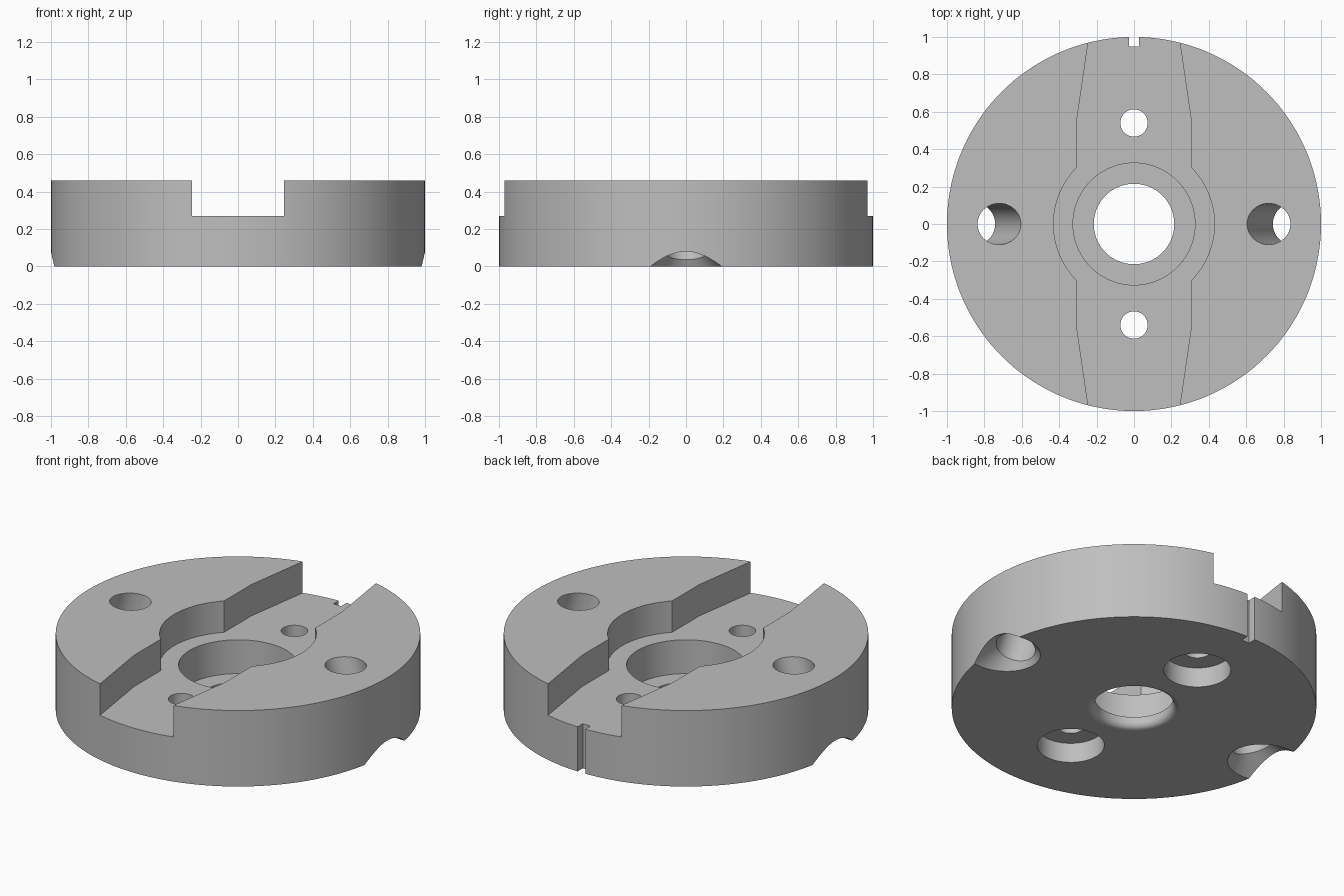
import bpy, bmesh, math
from mathutils import Matrix

cube = bpy.data.objects.get("Cube")
if cube:
    bpy.data.objects.remove(cube)

HEIGHT, FLOOR = 0.46, 0.27


def to_object(bm, name):
    bmesh.ops.recalc_face_normals(bm, faces=bm.faces)
    mesh = bpy.data.meshes.new(name)
    bm.to_mesh(mesh)
    bm.free()
    obj = bpy.data.objects.new(name, mesh)
    bpy.context.collection.objects.link(obj)
    return obj


def lathe(name, profile, steps=64, matrix=Matrix()):
    """Closed solid turned around z from (radius, height) points."""
    bm = bmesh.new()
    rings = [[bm.verts.new((r * math.cos(math.tau * i / steps),
                            r * math.sin(math.tau * i / steps), z))
              for i in range(steps)] for r, z in profile]
    for low, high in zip(rings, rings[1:]):
        for i in range(steps):
            j = (i + 1) % steps
            bm.faces.new((low[i], low[j], high[j], high[i]))
    bm.faces.new(rings[0][::-1])
    bm.faces.new(rings[-1])
    bm.transform(matrix)
    return to_object(bm, name)


def prism(name, outline, z0, z1):
    bm = bmesh.new()
    face = bm.faces.new([bm.verts.new((x, y, z0)) for x, y in outline])
    new = bmesh.ops.extrude_face_region(bm, geom=[face])["geom"]
    verts = [v for v in new if isinstance(v, bmesh.types.BMVert)]
    bmesh.ops.translate(bm, vec=(0, 0, z1 - z0), verts=verts)
    return to_object(bm, name)


def cut(body, cutter):
    cutter.hide_render = True
    mod = body.modifiers.new("cut", "BOOLEAN")
    mod.operation, mod.solver, mod.object = "DIFFERENCE", "EXACT", cutter
    bpy.context.view_layer.objects.active = body
    bpy.ops.object.modifier_apply(modifier=mod.name)
    bpy.data.objects.remove(cutter)


# Round body
body = lathe("flange_disc", [(1, 0), (1, HEIGHT)], 144)

# Tapered channel across the top, with a round pocket in its middle
side = [(0.245 - 0.0146, 1.07), (0.305, 0.56)]
right = side + [(x, -y) for x, y in reversed(side)]
outline = right + [(-x, y) for x, y in reversed(right)]
cut(body, prism("channel_cutter", outline, FLOOR, 0.7))
cut(body, lathe("pocket_cutter", [(0.43, FLOOR), (0.43, 0.7)], 96))

# Stepped centre bore, rounded at its lower mouth
fillet = 0.036
mouth = [(0.215 + fillet * (1 - math.sin(a)), fillet * (1 - math.cos(a)))
         for a in [math.pi / 2 * k / 6 for k in range(7)]]
cut(body, lathe("bore_cutter", [(0.251, -0.1)] + mouth
                + [(0.215, 0.065), (0.326, 0.065), (0.326, 0.4)], 96))

for s in (1, -1):
    # Counterbored bolt holes in the channel
    cut(body, lathe("bolt_hole_cutter",
                    [(0.184, -0.1), (0.184, 0.12), (0.073, 0.12), (0.073, 0.4)],
                    64, Matrix.Translation((0, s * 0.54, 0))))
    # Slanted countersunk holes that break through the lower rim
    tilt = (Matrix.Translation((s * 0.87, 0, 0))
            @ Matrix.Rotation(math.radians(-18 * s), 4, "Y"))
    cut(body, lathe("slanted_hole_cutter",
                    [(0.384, -0.2), (0.11, 0.074), (0.11, 0.7)], 64, tilt))

# Small locating notch at the back
w = 0.026
cut(body, prism("notch_cutter", [(-w, 0.95), (w, 0.95), (w, 1.1), (-w, 1.1)], -0.1, 0.4))

# Plain grey metal
grey = bpy.data.materials.new("grey_metal")
grey.use_nodes = True
color = (0.52, 0.52, 0.52, 1)
grey.diffuse_color = color
grey.node_tree.nodes["Principled BSDF"].inputs["Base Color"].default_value = color
body.data.materials.clear()
body.data.materials.append(grey)

# Smooth round walls, flat level faces
bpy.ops.object.select_all(action="DESELECT")
body.select_set(True)
bpy.context.view_layer.objects.active = body
bpy.ops.object.shade_smooth_by_angle(angle=math.radians(25))
for p in body.data.polygons:
    p.material_index = 0
    if abs(p.normal.z) > 0.999:
        p.use_smooth = False
